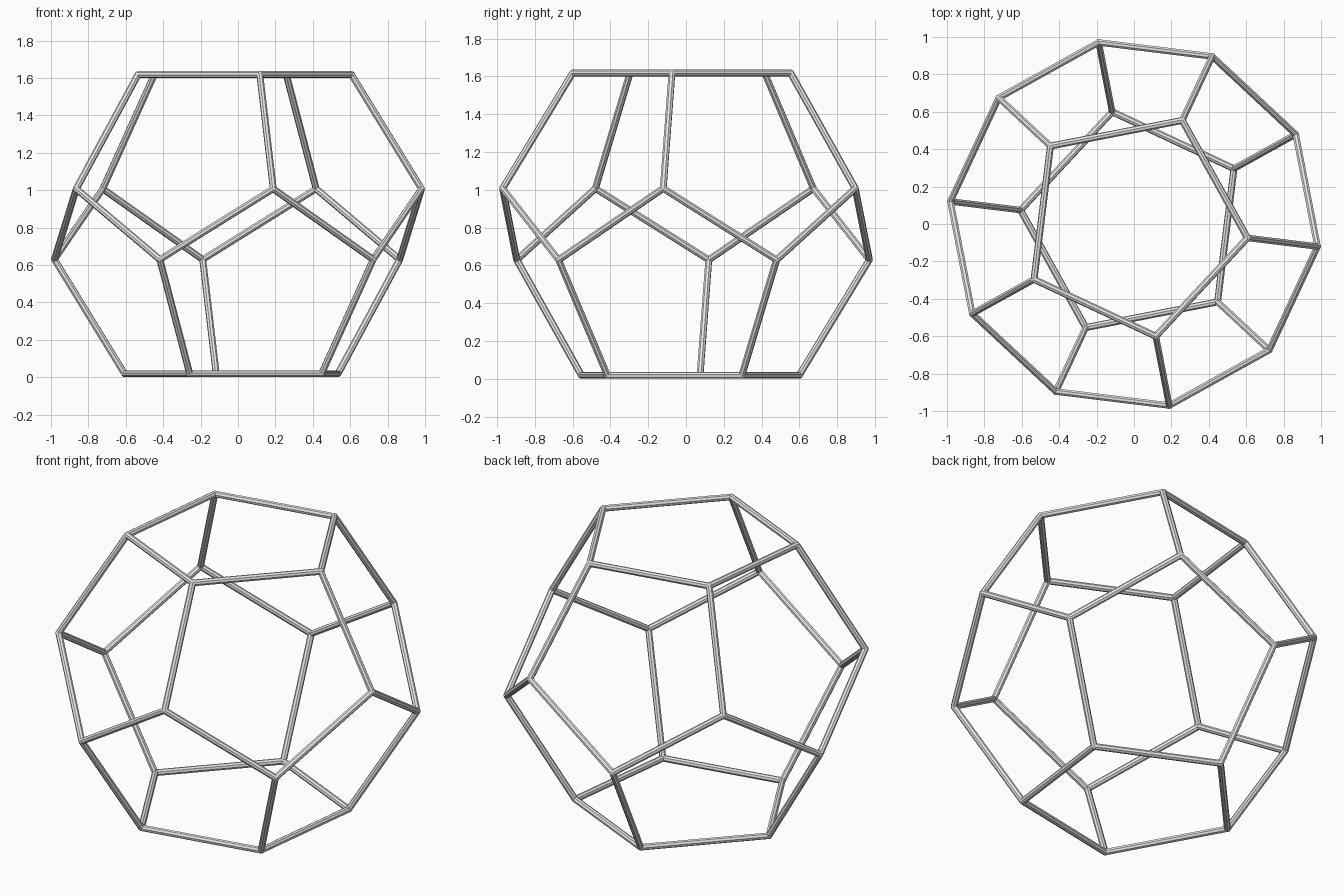
import bpy, bmesh, math
from mathutils import Vector, Matrix

cube = bpy.data.objects.get("Cube")
if cube:
    bpy.data.objects.remove(cube, do_unlink=True)

PHI = (1 + math.sqrt(5)) / 2
RING = 0.611                 # radius of the top and bottom pentagons
BAR = 0.0185                 # bar radius
TURN = math.radians(-7)
MID = 1.309 * RING + BAR     # height of the centre
CENTRE = Vector((0, 0, MID))

metal = bpy.data.materials.new("light grey metal")
metal.use_nodes = True
grey = (0.8, 0.8, 0.8, 1)
metal.diffuse_color = grey
metal.node_tree.nodes["Principled BSDF"].inputs["Base Color"].default_value = grey


def ring(radius, height, turn):
    """Five corners of a level pentagon."""
    return [Vector((radius * math.cos(turn + i * math.tau / 5),
                    radius * math.sin(turn + i * math.tau / 5),
                    MID + height)) for i in range(5)]


def add_bar(bm, a, b):
    """Eight-sided bar with one face turned outward from the centre."""
    along = (b - a).normalized()
    out = ((a + b) / 2 - CENTRE).normalized()
    side = along.cross(out)
    frame = Matrix((out, side, along)).transposed().to_4x4()
    spin = Matrix.Rotation(math.pi / 8, 4, 'Z')
    bmesh.ops.create_cone(bm, cap_ends=True, segments=8, radius1=BAR, radius2=BAR,
                          depth=(b - a).length,
                          matrix=Matrix.Translation((a + b) / 2) @ frame @ spin)


def finish(bm, name):
    mesh = bpy.data.meshes.new(name)
    bm.to_mesh(mesh)
    bm.free()
    mesh.materials.append(metal)
    obj = bpy.data.objects.new(name, mesh)
    bpy.context.collection.objects.link(obj)


def bars(name, pairs):
    bm = bmesh.new()
    for a, b in pairs:
        add_bar(bm, a, b)
    finish(bm, name)


# Corner rings of the dodecahedron, from the top down
top = ring(RING, 1.309 * RING, TURN)
upper = ring(RING * PHI, 0.309 * RING, TURN)
lower = ring(RING * PHI, -0.309 * RING, TURN + math.pi / 5)
bottom = ring(RING, -1.309 * RING, TURN + math.pi / 5)

# Bars
bars("top_pentagon", [(top[i], top[i - 1]) for i in range(5)])
bars("upper_struts", zip(top, upper))
bars("middle_zigzag", [(upper[i], lower[i - k]) for i in range(5) for k in (0, 1)])
bars("lower_struts", zip(lower, bottom))
bars("bottom_pentagon", [(bottom[i], bottom[i - 1]) for i in range(5)])

# Rounded corner joints
bm = bmesh.new()
for corner in top + upper + lower + bottom:
    bmesh.ops.create_icosphere(bm, subdivisions=2, radius=BAR,
                               matrix=Matrix.Translation(corner))
finish(bm, "corner_joints")
